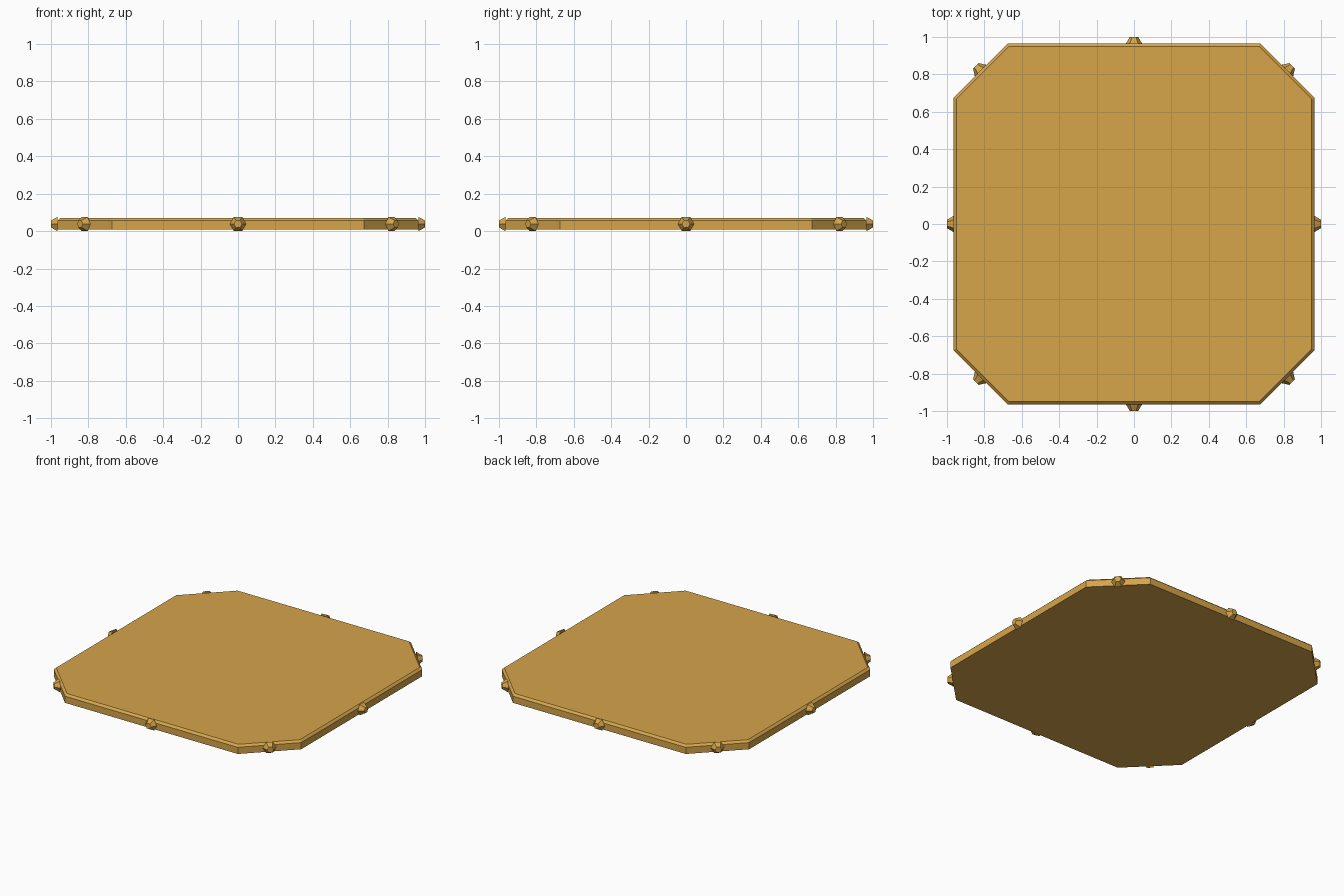
import bpy, bmesh
from math import pi, sqrt
from mathutils import Matrix

if "Cube" in bpy.data.objects:
    bpy.data.objects.remove(bpy.data.objects["Cube"])

gold = bpy.data.materials.new("gold")
gold.diffuse_color = (0.674, 0.376, 0.068, 1)
gold.use_nodes = True
gold.node_tree.nodes["Principled BSDF"].inputs["Base Color"].default_value = gold.diffuse_color


def finish(bm, name):
    bmesh.ops.recalc_face_normals(bm, faces=bm.faces)
    mesh = bpy.data.meshes.new(name)
    bm.to_mesh(mesh)
    bm.free()
    mesh.materials.append(gold)
    obj = bpy.data.objects.new(name, mesh)
    bpy.context.collection.objects.link(obj)
    return obj


def octagon(bm, half, corner, z):
    pts = [(half, -corner), (half, corner), (corner, half), (-corner, half),
           (-half, corner), (-half, -corner), (-corner, -half), (corner, -half)]
    return [bm.verts.new((x, y, z)) for x, y in pts]


# Square plate with cut corners and a small chamfer around the top
bm = bmesh.new()
rings = [octagon(bm, 0.965, 0.674, 0.009),
         octagon(bm, 0.965, 0.674, 0.056),
         octagon(bm, 0.950, 0.668, 0.070)]
for low, high in zip(rings, rings[1:]):
    for i in range(8):
        j = (i + 1) % 8
        bm.faces.new((low[i], low[j], high[j], high[i]))
bm.faces.new(rings[0][::-1])
bm.faces.new(rings[-1])
finish(bm, "plate")

# Six-sided tapered stud in the middle of each of the eight rim sides
stud_depth = 0.036
for k in range(8):
    face = 0.964 if k % 2 == 0 else (0.965 + 0.674) / sqrt(2)
    place = (Matrix.Rotation(k * pi / 4, 4, 'Z')
             @ Matrix.Translation((face + stud_depth / 2, 0, 0.038))
             @ Matrix.Rotation(pi / 2, 4, 'Y'))
    bm = bmesh.new()
    bmesh.ops.create_cone(bm, cap_ends=True, segments=6, radius1=0.0438,
                          radius2=0.022, depth=stud_depth, matrix=place)
    finish(bm, f"rim_stud_{k + 1}")
